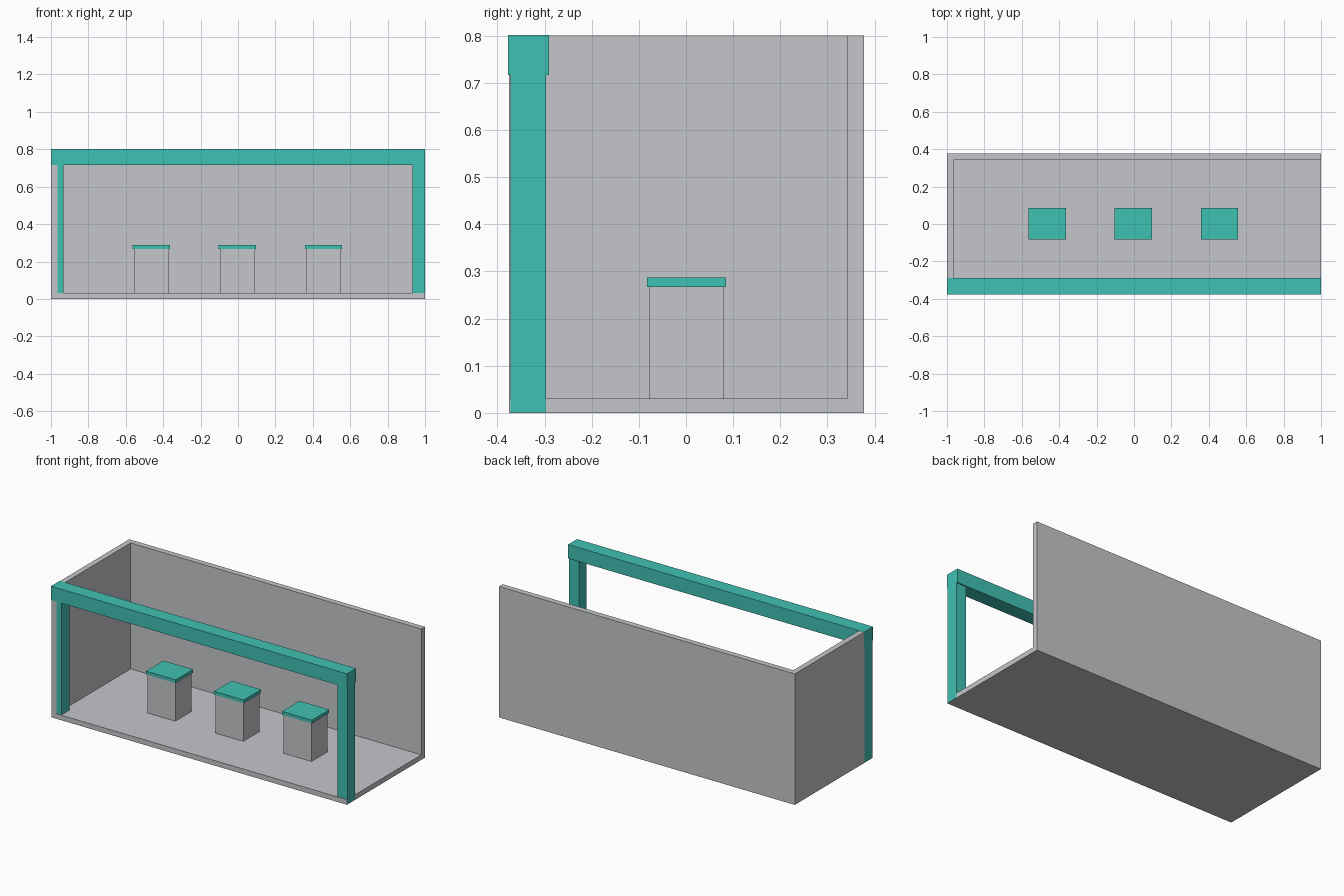
import bpy

if "Cube" in bpy.data.objects:
    bpy.data.objects.remove(bpy.data.objects["Cube"])


def material(name, rgb):
    m = bpy.data.materials.new(name)
    m.diffuse_color = (*rgb, 1.0)
    m.use_nodes = True
    m.node_tree.nodes["Principled BSDF"].inputs["Base Color"].default_value = m.diffuse_color
    return m


GREY = material("light_grey", (0.558, 0.565, 0.591))
TEAL = material("teal", (0.051, 0.533, 0.451))


def box(name, x, y, z, mat):
    """Box spanning the given (min, max) ranges."""
    bpy.ops.mesh.primitive_cube_add(size=1)
    ob = bpy.context.object
    ob.name = name
    for v in ob.data.vertices:
        v.co = [r[0] if c < 0 else r[1] for c, r in zip(v.co, (x, y, z))]
    ob.data.materials.append(mat)
    return ob


# Booth shell: floor, back wall and left wall
box("floor", (-0.999, 0.999), (-0.375, 0.377), (0, 0.031), GREY)
box("back_wall", (-0.999, 0.999), (0.342, 0.377), (0.031, 0.8), GREY)
box("left_wall", (-0.999, -0.965), (-0.375, 0.342), (0.031, 0.8), GREY)

# Front frame: two posts and the beam across them
for name, x in (("left_post", (-1.0, -0.932)), ("right_post", (0.932, 1.0))):
    box(name, x, (-0.372, -0.297), (0.001, 0.716), TEAL)
box("front_beam", (-1, 1), (-0.377, -0.29), (0.716, 0.801), TEAL)

# Three pedestals with overhanging tops
for i, cx in enumerate((-0.463, -0.003, 0.457), 1):
    box(f"pedestal_{i}", (cx - 0.094, cx + 0.094), (-0.078, 0.079),
        (0.031, 0.267), GREY)
    box(f"pedestal_top_{i}", (cx - 0.1, cx + 0.1), (-0.083, 0.085),
        (0.267, 0.287), TEAL)
